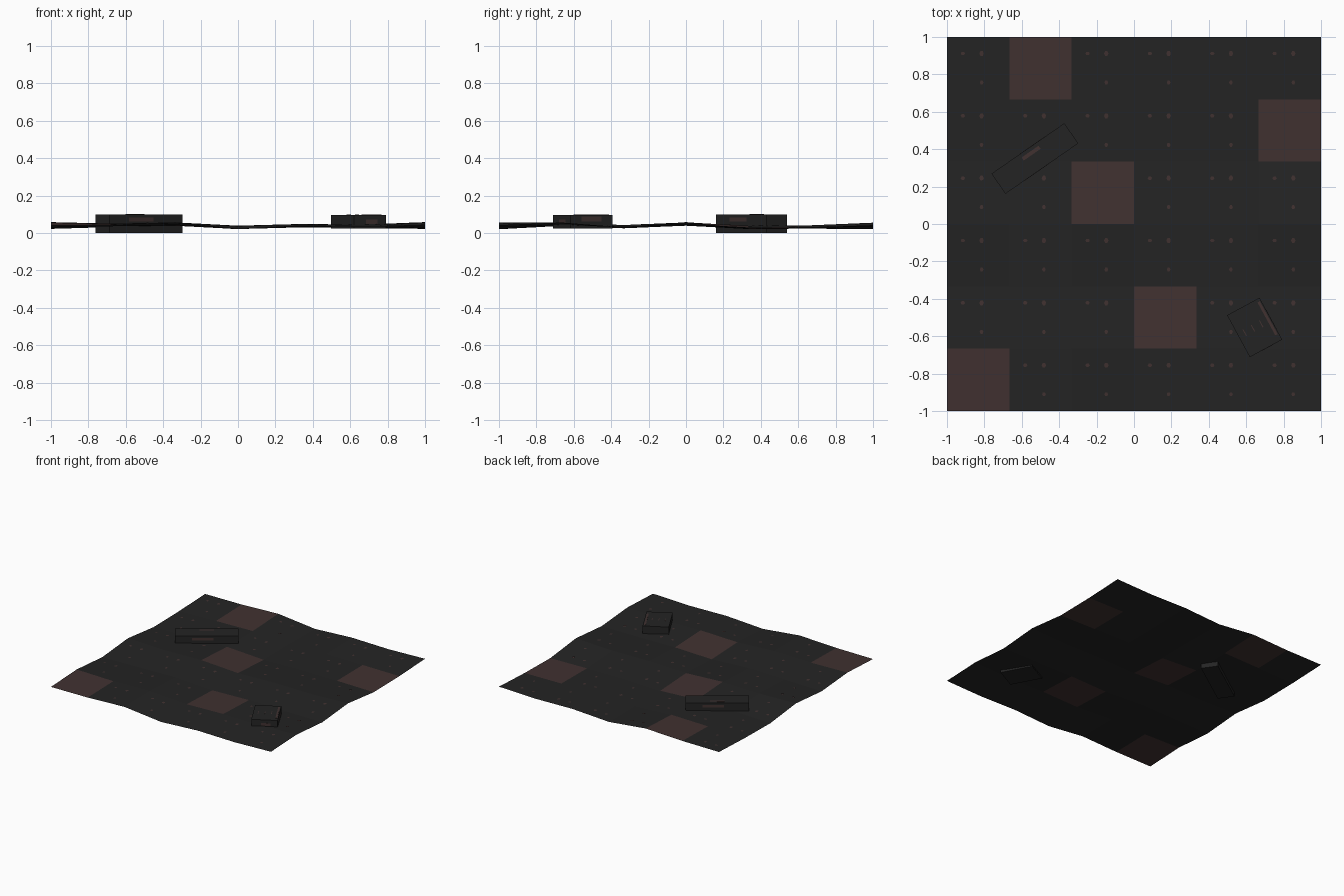
import bpy, bmesh, math
from mathutils import Matrix, Vector

if "Cube" in bpy.data.objects:
    bpy.data.objects.remove(bpy.data.objects["Cube"])


def material(name, rgb):
    m = bpy.data.materials.new(name)
    m.diffuse_color = (*rgb, 1)
    m.use_nodes = True
    m.node_tree.nodes["Principled BSDF"].inputs["Base Color"].default_value = m.diffuse_color
    return m


DARK = material("charcoal", (0.0175, 0.0175, 0.0175))
BROWN = material("dark brown", (0.052, 0.031, 0.030))

# Wave profiles of the ground along x and along y, one value per grid line
N, T = 6, 1 / 3
ALONG_X = [.040, .042, .055, .020, .038, .032, .042]
ALONG_Y = [.040, .056, .030, .058, .022, .027, .042]
PATCHES = {(0, 0), (3, 1), (2, 3), (5, 4), (1, 5)}


def grid_height(i, j):
    if j in (0, N):
        return ALONG_X[i]
    if i in (0, N):
        return ALONG_Y[j]
    return (ALONG_X[i] + ALONG_Y[j]) / 2


def height(x, y):
    i, j = min(int((x + 1) / T), N - 1), min(int((y + 1) / T), N - 1)
    u, v = (x + 1) / T - i, (y + 1) / T - j
    low = grid_height(i, j) * (1 - u) + grid_height(i + 1, j) * u
    high = grid_height(i, j + 1) * (1 - u) + grid_height(i + 1, j + 1) * u
    return low * (1 - v) + high * v


def finish(bm, name, mats):
    me = bpy.data.meshes.new(name)
    bm.to_mesh(me)
    bm.free()
    for m in mats:
        me.materials.append(m)
    ob = bpy.data.objects.new(name, me)
    bpy.context.collection.objects.link(ob)
    return ob


# Wavy ground sheet with brown tiles
bm = bmesh.new()
v = [[bm.verts.new((-1 + i * T, -1 + j * T, grid_height(i, j)))
      for j in range(N + 1)] for i in range(N + 1)]
for i in range(N):
    for j in range(N):
        f = bm.faces.new((v[i][j], v[i + 1][j], v[i + 1][j + 1], v[i][j + 1]))
        f.material_index = int((i, j) in PATCHES)
finish(bm, "ground", [DARK, BROWN])

# Small brown specks, three on every dark tile
bm = bmesh.new()
for i in range(N):
    for j in range(N):
        if (i, j) in PATCHES:
            continue
        for dx, dy, rx, ry in ((.085, .245, .012, .010),
                               (.185, .245, .012, .015),
                               (.185, .090, .010, .012)):
            x, y = -1 + i * T + dx, -1 + j * T + dy
            ring = []
            for k in range(6):
                px = x + rx * math.cos(k * math.pi / 3)
                py = y + ry * math.sin(k * math.pi / 3)
                ring.append(bm.verts.new((px, py, height(px, py) + .003)))
            bm.faces.new(ring)
finish(bm, "specks", [BROWN])


def box(name, place, size, centre, mat):
    """Box in the local frame of a slab."""
    bm = bmesh.new()
    bmesh.ops.create_cube(bm, size=1, matrix=place @ Matrix.Translation(centre)
                          @ Matrix.Diagonal((*size, 1)))
    return finish(bm, name, [mat])


def frame(x, y, z, angle):
    return Matrix.Translation((x, y, z)) @ Matrix.Rotation(math.radians(angle), 4, 'Z')


# Long half-buried slab with worn brown marks
p = frame(-.53, .35, .05, 34.7)
box("long_slab", p, (.474, .131, .10), (0, 0, 0), DARK)
box("long_slab_top_mark", p, (.11, .02, .002), (.0, .035, .0505), BROWN)
for s in (-1, 1):
    box("long_slab_side_mark", p, (.16, .002, .022), (.03 * s, .0655 * s, .022), BROWN)

# Short block with worn brown marks
p = frame(.645, -.553, .06, 28.5)
box("short_block", p, (.197, .255, .074), (0, 0, 0), DARK)
box("short_block_edge_mark", p, (.014, .2, .002), (.084, .01, .0375), BROWN)
for k in range(3):
    box("short_block_scratch", p, (.005, .04, .002), (-.06 + .05 * k, 0, .0375), BROWN)
box("short_block_front_mark", p, (.07, .002, .022), (.01, -.1275, .0), BROWN)
box("short_block_side_mark", p, (.002, .12, .025), (.0985, 0, .015), BROWN)
